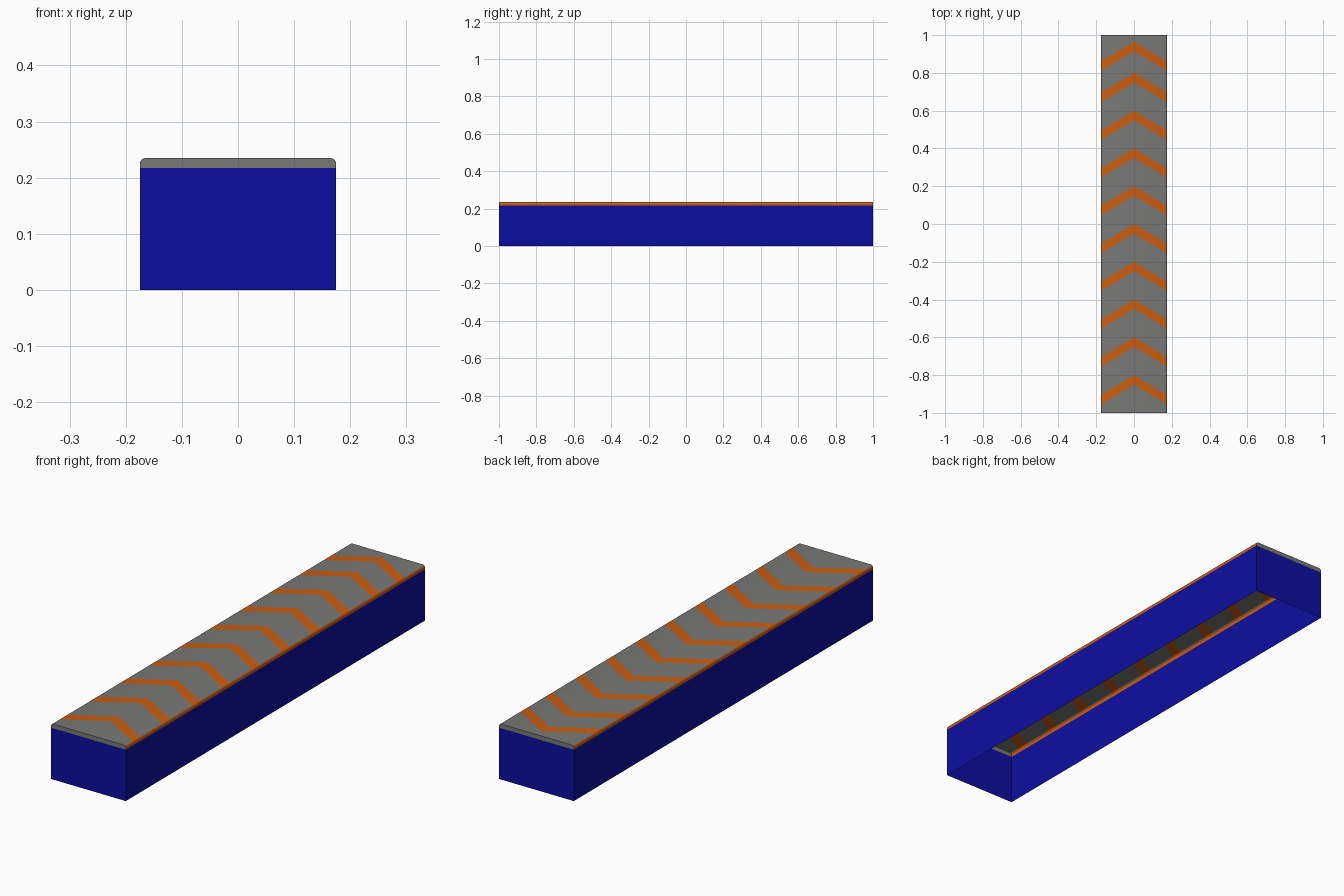
import bpy, bmesh, math
from mathutils import Vector

cube = bpy.data.objects.get("Cube")
if cube:
    bpy.data.objects.remove(cube, do_unlink=True)

HALF_W, HALF_L = 0.175, 1.0
BASE_H, TOP, RADIUS = 0.217, 0.235, 0.01
SLOPE, BAND = 0.6, 0.05
APEXES = [-0.8 + 0.2 * i for i in range(9)] + [0.965]


def material(name, rgb):
    mat = bpy.data.materials.new(name)
    mat.use_nodes = True
    mat.diffuse_color = (*rgb, 1)
    mat.node_tree.nodes["Principled BSDF"].inputs["Base Color"].default_value = (*rgb, 1)
    return mat


blue = material("deep blue", (0.004, 0.004, 0.36))
grey = material("belt grey", (0.19, 0.19, 0.185))
orange = material("orange", (0.6, 0.11, 0.005))


def finish(bm, name, mats):
    mesh = bpy.data.meshes.new(name)
    bm.to_mesh(mesh)
    bm.free()
    for mat in mats:
        mesh.materials.append(mat)
    obj = bpy.data.objects.new(name, mesh)
    bpy.context.collection.objects.link(obj)
    return obj


# Base: four thin walls, open above and below
bm = bmesh.new()
bmesh.ops.create_cube(bm, size=1)
for v in bm.verts:
    v.co = (v.co.x * 2 * HALF_W, v.co.y * 2 * HALF_L, (v.co.z + 0.5) * BASE_H)
bm.normal_update()
bmesh.ops.delete(bm, geom=[f for f in bm.faces if abs(f.normal.z) > 0.5], context="FACES_ONLY")
finish(bm, "base_walls", [blue])

# Belt: rounded profile swept along the length, open underneath
right = [(HALF_W, BASE_H)]
for i in range(5):
    a = math.radians(22.5 * i)
    right.append((HALF_W - RADIUS + RADIUS * math.cos(a), TOP - RADIUS + RADIUS * math.sin(a)))
profile = right + [(-x, z) for x, z in reversed(right)]

bm = bmesh.new()
front, back = [[bm.verts.new((x, y, z)) for x, z in profile] for y in (-HALF_L, HALF_L)]
for i in range(len(profile) - 1):
    bm.faces.new((front[i], back[i], back[i + 1], front[i + 1]))
bm.faces.new(front)
bm.faces.new(list(reversed(back)))
bmesh.ops.recalc_face_normals(bm, faces=bm.faces)
if max(bm.faces, key=lambda f: f.calc_area()).normal.z < 0:
    bmesh.ops.reverse_faces(bm, faces=bm.faces)


def cut(point, normal, side=0):
    """Cut the upward faces on one side of the centre line."""
    bm.normal_update()
    faces = [f for f in bm.faces if f.normal.z > 0.1
             and (side == 0 or f.calc_center_median().x * side > 0)]
    edges = {e for f in faces for e in f.edges}
    bmesh.ops.bisect_plane(bm, geom=faces + list(edges), dist=1e-6,
                           plane_co=Vector(point), plane_no=Vector(normal))


# Chevron outlines
cut((0, 0, 0), (1, 0, 0))
for apex in APEXES:
    for y in (apex, apex - BAND):
        for side in (-1, 1):
            cut((0, y, 0), (side * SLOPE, 1, 0), side)

# Orange chevrons and side edges on a grey belt
bm.normal_update()
for f in bm.faces:
    c = f.calc_center_median()
    t = c.y + SLOPE * abs(c.x)
    chevron = f.normal.z > 0.1 and any(a - BAND < t < a for a in APEXES)
    f.material_index = int(chevron or abs(f.normal.x) > 0.8)
belt = finish(bm, "conveyor_belt", [grey, orange])

bpy.ops.object.select_all(action="DESELECT")
belt.select_set(True)
bpy.context.view_layer.objects.active = belt
bpy.ops.object.shade_smooth_by_angle(angle=math.radians(30))
